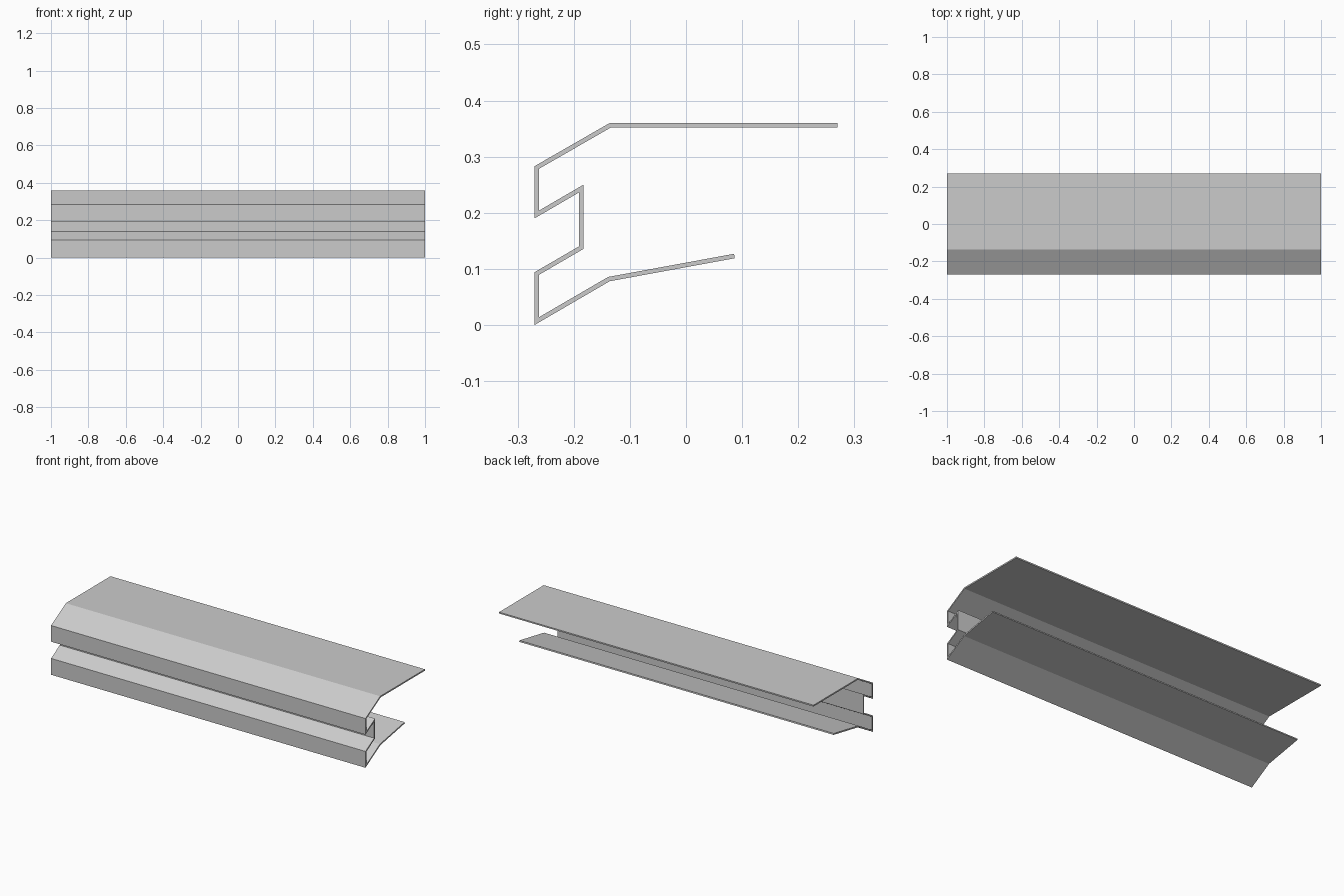
import bpy, bmesh
from mathutils import Vector

if "Cube" in bpy.data.objects:
    bpy.data.objects.remove(bpy.data.objects["Cube"])

LENGTH = 2.0
THICK = 0.008

# Outer line of the bent sheet in the y-z plane, from top edge to bottom lip
outer = [Vector(p) for p in [
    (0.27, 0.36), (-0.136, 0.36), (-0.27, 0.283), (-0.27, 0.19),
    (-0.191, 0.236), (-0.191, 0.14), (-0.27, 0.094), (-0.27, 0.0),
    (-0.136, 0.078), (0.087, 0.119)]]


def offset_path(pts, dist):
    """Mitred parallel copy of an open path, to the left of its direction."""
    normals = []
    for a, b in zip(pts, pts[1:]):
        d = (b - a).normalized()
        normals.append(Vector((-d.y, d.x)))
    result = []
    for i, p in enumerate(pts):
        n0 = normals[max(i - 1, 0)]
        n1 = normals[min(i, len(normals) - 1)]
        result.append(p + (n0 + n1) * dist / (1 + n0.dot(n1)))
    return result


inner = offset_path(outer, THICK)

# Extrude the sheet section along x
bm = bmesh.new()
rings = []
for x in (-LENGTH / 2, LENGTH / 2):
    rings.append([[bm.verts.new((x, p.x, p.y)) for p in path] for path in (outer, inner)])
(o0, i0), (o1, i1) = rings
for k in range(len(outer) - 1):
    for a, b in ((o0, o1), (i0, i1), (o0, i0), (o1, i1)):
        bm.faces.new((a[k], a[k + 1], b[k + 1], b[k]))
# Close the two long free edges
for k in (0, -1):
    bm.faces.new((o0[k], o1[k], i1[k], i0[k]))
bmesh.ops.recalc_face_normals(bm, faces=bm.faces)

mesh = bpy.data.meshes.new("folded_sheet_profile")
bm.to_mesh(mesh)
bm.free()
bpy.context.collection.objects.link(bpy.data.objects.new("folded_sheet_profile", mesh))
